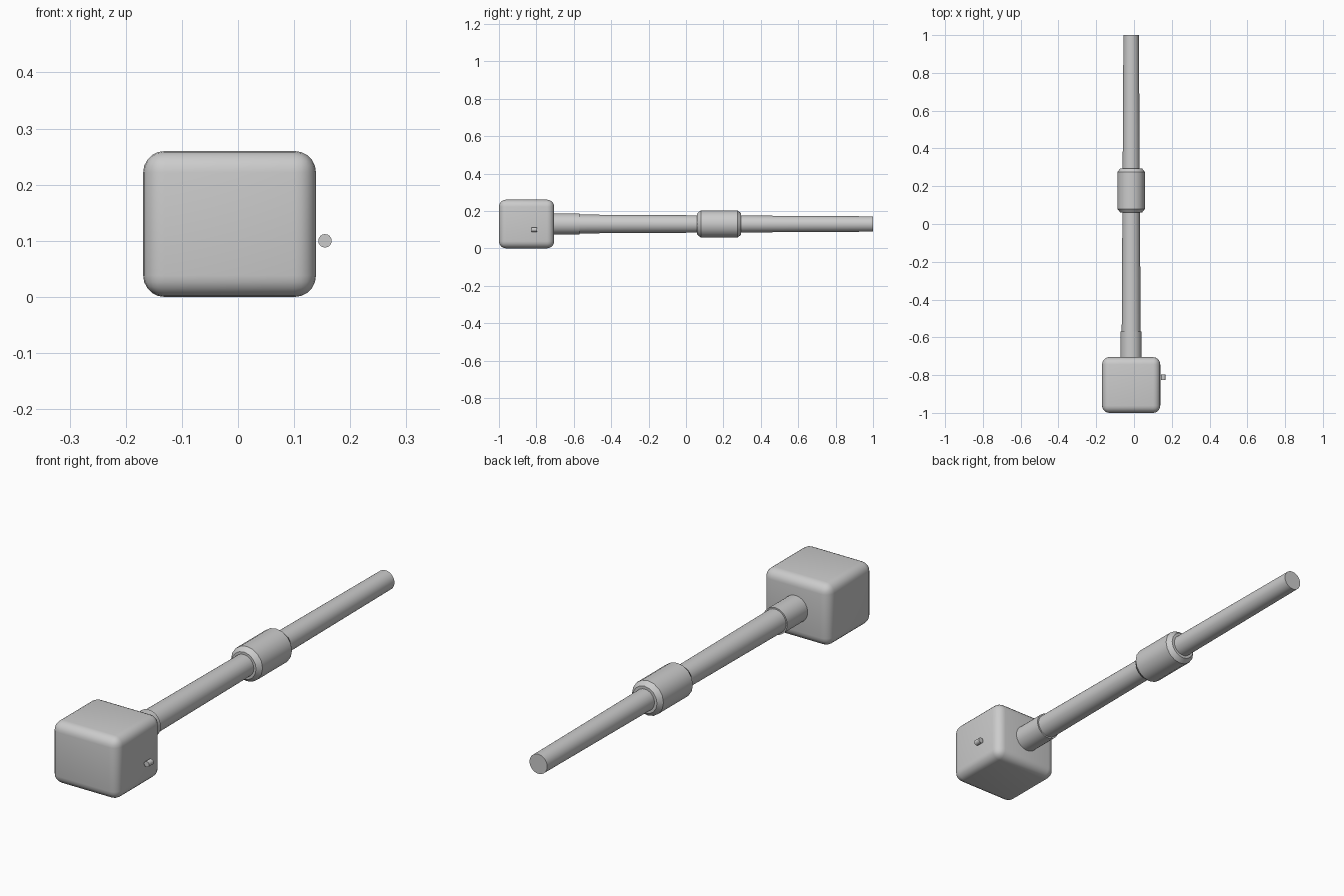
import bpy
import math

if "Cube" in bpy.data.objects:
    bpy.data.objects.remove(bpy.data.objects["Cube"])

AXIS_X, AXIS_Z = -0.015, 0.13

grey = bpy.data.materials.new("plain grey")
grey.diffuse_color = (0.6, 0.6, 0.6, 1)
grey.use_nodes = True
grey.node_tree.nodes["Principled BSDF"].inputs["Base Color"].default_value = grey.diffuse_color


def finish(name, angle=30):
    ob = bpy.context.object
    ob.name = name
    ob.data.name = name
    ob.data.materials.append(grey)
    bpy.ops.object.shade_smooth_by_angle(angle=math.radians(angle))
    return ob


def lathe_y(name, profile, sides, x=AXIS_X, z=AXIS_Z):
    """Capped solid of revolution along y; profile is a list of (y, radius)."""
    verts, faces = [], []
    for y, r in profile:
        for i in range(sides):
            a = 2 * math.pi * i / sides
            verts.append((x + r * math.cos(a), y, z + r * math.sin(a)))
    for k in range(len(profile) - 1):
        for i in range(sides):
            j = (i + 1) % sides
            a, b = k * sides, (k + 1) * sides
            faces.append((a + i, b + i, b + j, a + j))
    faces.append(tuple(range(sides)))
    last = (len(profile) - 1) * sides
    faces.append(tuple(reversed(range(last, last + sides))))
    mesh = bpy.data.meshes.new(name)
    mesh.from_pydata(verts, [], faces)
    mesh.update()
    ob = bpy.data.objects.new(name, mesh)
    bpy.context.collection.objects.link(ob)
    bpy.ops.object.select_all(action='DESELECT')
    ob.select_set(True)
    bpy.context.view_layer.objects.active = ob
    return finish(name)


# Rounded head block
bpy.ops.mesh.primitive_cube_add(size=1, location=(AXIS_X, -0.8525, 0.13))
head = bpy.context.object
head.scale = (0.308, 0.295, 0.26)
bpy.ops.object.transform_apply(location=False, rotation=False, scale=True)
bevel = head.modifiers.new("rounded_edges", 'BEVEL')
bevel.width = 0.038
bevel.segments = 5
bpy.ops.object.modifier_apply(modifier=bevel.name)
finish("head_block", 40)

# Collar, tapered shaft and chamfered sleeve
lathe_y("collar", [(-0.73, 0.056), (-0.57, 0.056)], 32)
lathe_y("shaft", [(-0.73, 0.051), (1.0, 0.041)], 32)
lathe_y("sleeve", [(0.06, 0.057), (0.08, 0.073), (0.275, 0.073), (0.295, 0.057)], 16)

# Small pin beside the head
lathe_y("side_pin", [(-0.827, 0.012), (-0.797, 0.012)], 16, x=0.155, z=0.1)
